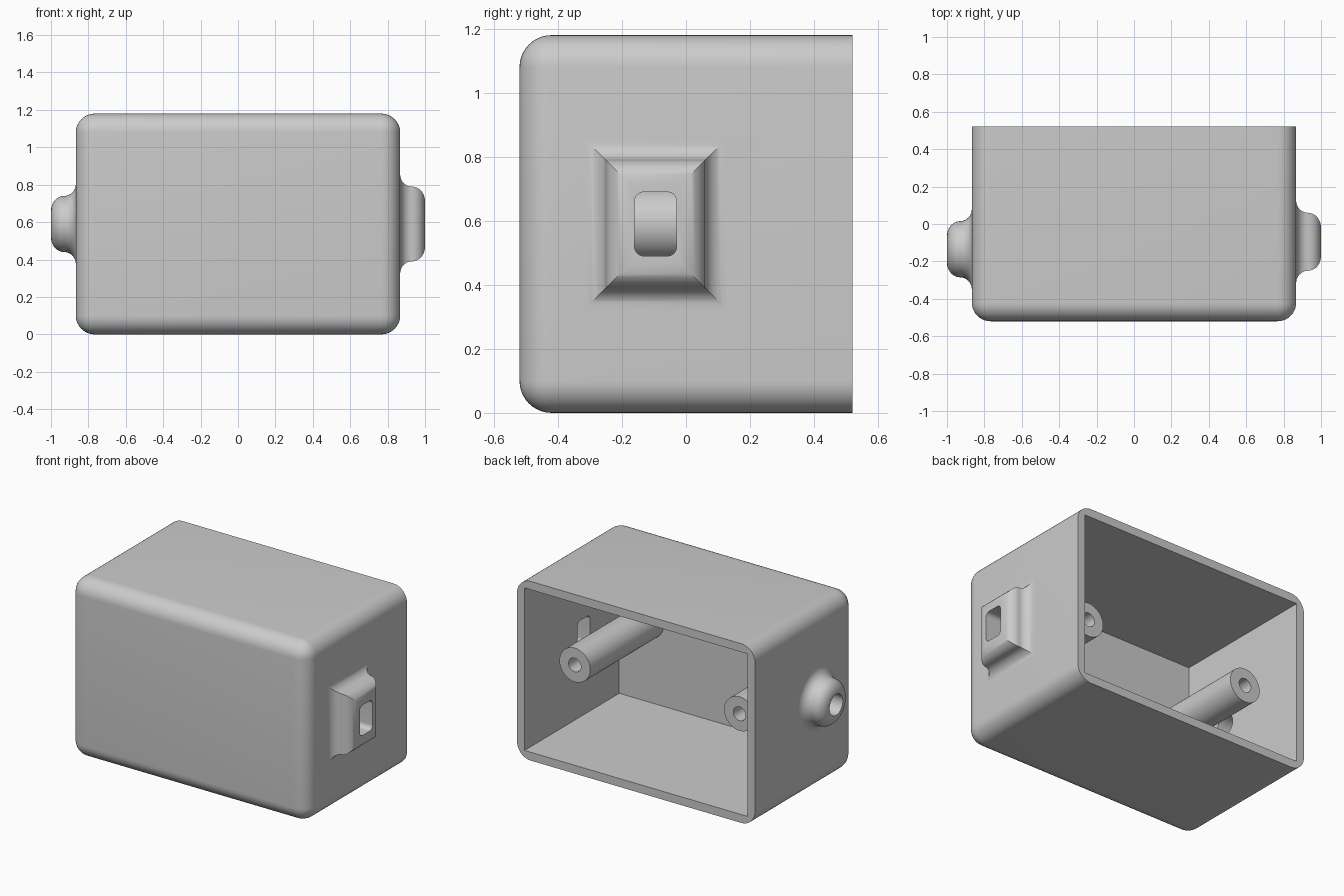
import bpy, bmesh, math
from mathutils import Matrix, Vector

if "Cube" in bpy.data.objects:
    bpy.data.objects.remove(bpy.data.objects["Cube"])

grey = bpy.data.materials.new("plain grey")
grey.use_nodes = True
grey.diffuse_color = (0.6, 0.6, 0.6, 1)
grey.node_tree.nodes["Principled BSDF"].inputs["Base Color"].default_value = grey.diffuse_color

HALF_X, HALF_Y, HEIGHT, WALL = 0.867, 0.52, 1.18, 0.055
MID_Z = HEIGHT / 2
PORT_Y, BOSS_Y = -0.095, -0.135


def finish(name, bm):
    bmesh.ops.recalc_face_normals(bm, faces=bm.faces[:])
    mesh = bpy.data.meshes.new(name)
    bm.to_mesh(mesh)
    bm.free()
    mesh.materials.append(grey)
    obj = bpy.data.objects.new(name, mesh)
    bpy.context.collection.objects.link(obj)
    return obj


def box(name, low, high, radius=0, rounded=None):
    """Box between two corners; edges chosen by the rule get rounded."""
    bm = bmesh.new()
    low, high = Vector(low), Vector(high)
    bmesh.ops.create_cube(bm, size=1)
    for v in bm.verts:
        v.co = (low + high) / 2 + v.co * (high - low)
    if rounded:
        edges = [e for e in bm.edges if rounded(e)]
        bmesh.ops.bevel(bm, geom=edges, offset=radius, segments=10,
                        profile=0.5, affect='EDGES')
    return finish(name, bm)


def cylinder(name, centre, axis, radius, length):
    bm = bmesh.new()
    turn = Vector((0, 0, 1)).rotation_difference(Vector(axis)).to_matrix().to_4x4()
    bmesh.ops.create_cone(bm, cap_ends=True, segments=48, radius1=radius, radius2=radius,
                          depth=length, matrix=Matrix.Translation(centre) @ turn)
    return finish(name, bm)


def flared_boss(name, side, y, outline, half_y, half_z):
    """Loft an outline outward along x: concave foot, then convex crown."""
    steps = [math.pi / 2 * i / 10 for i in range(11)]
    knee, foot, crown = 0.93, 0.065, 0.08
    profile = [(0, HALF_X - 0.02)]
    profile += [(foot * math.sin(t), knee - (knee - HALF_X) * math.cos(t)) for t in steps]
    profile += [(foot + crown * (1 - math.cos(t)), knee + (1 - knee) * math.sin(t))
                for t in steps[1:]]
    bm = bmesh.new()
    rings = [[bm.verts.new((side * x, y + u * (half_y - inset), MID_Z + v * (half_z - inset)))
              for u, v in outline] for inset, x in profile]
    count = len(outline)
    for a, b in zip(rings, rings[1:]):
        for i in range(count):
            j = (i + 1) % count
            bm.faces.new((a[i], a[j], b[j], b[i]))
    bm.faces.new(rings[0])
    bm.faces.new(rings[-1])
    return finish(name, bm)


def cut(obj, *cutters):
    bpy.context.view_layer.objects.active = obj
    for cutter in cutters:
        mod = obj.modifiers.new("cut", 'BOOLEAN')
        mod.operation, mod.solver, mod.object = 'DIFFERENCE', 'EXACT', cutter
        bpy.ops.object.modifier_apply(modifier=mod.name)


# Shell: every edge rounded except those around the open back
shell = box("enclosure_shell", (-HALF_X, -HALF_Y, 0), (HALF_X, HALF_Y, HEIGHT), 0.1,
            lambda e: not all(v.co.y > HALF_Y - 0.01 for v in e.verts))
cavity = box("cavity_cutter", (WALL - HALF_X, WALL - HALF_Y, WALL),
             (HALF_X - WALL, HALF_Y + 0.2, HEIGHT - WALL))

# Side bosses: rectangular port on the left, round cable exit on the right
square = [(-1, -1), (1, -1), (1, 1), (-1, 1)]
circle = [(math.cos(math.tau * i / 48), math.sin(math.tau * i / 48)) for i in range(48)]
port = flared_boss("left_port_surround", 1, PORT_Y, square, 0.22, 0.265)
boss = flared_boss("right_cable_boss", -1, BOSS_Y, circle, 0.215, 0.215)

# Openings through the side walls
slot = box("slot_cutter", (0.77, PORT_Y - 0.066, MID_Z - 0.1),
           (1.1, PORT_Y + 0.066, MID_Z + 0.1), 0.03,
           lambda e: abs(e.verts[0].co.x - e.verts[1].co.x) > 0.1)
hole = cylinder("hole_cutter", (-0.94, BOSS_Y, MID_Z), (1, 0, 0), 0.069, 0.34)

cut(shell, cavity, slot, hole)
cut(port, slot)
cut(boss, hole)
parts, cutters = [shell, port, boss], [cavity, slot, hole]

# Screw posts rising from the front wall
POST_START, POST_END, BORE = -0.48, 0.3, 0.5
for side, label in ((1, "left"), (-1, "right")):
    post = cylinder(label + "_screw_post", (side * 0.6, (POST_START + POST_END) / 2, MID_Z),
                    (0, 1, 0), 0.112, POST_END - POST_START)
    bore = cylinder(label + "_bore_cutter", (side * 0.6, POST_END, MID_Z),
                    (0, 1, 0), 0.045, 2 * BORE)
    cut(post, bore)
    parts.append(post)
    cutters.append(bore)

for cutter in cutters:
    bpy.data.objects.remove(cutter)

# Smooth the rounded surfaces, keep real edges sharp
bpy.ops.object.select_all(action='DESELECT')
for part in parts:
    part.select_set(True)
bpy.context.view_layer.objects.active = shell
bpy.ops.object.shade_smooth_by_angle(angle=math.radians(30))
